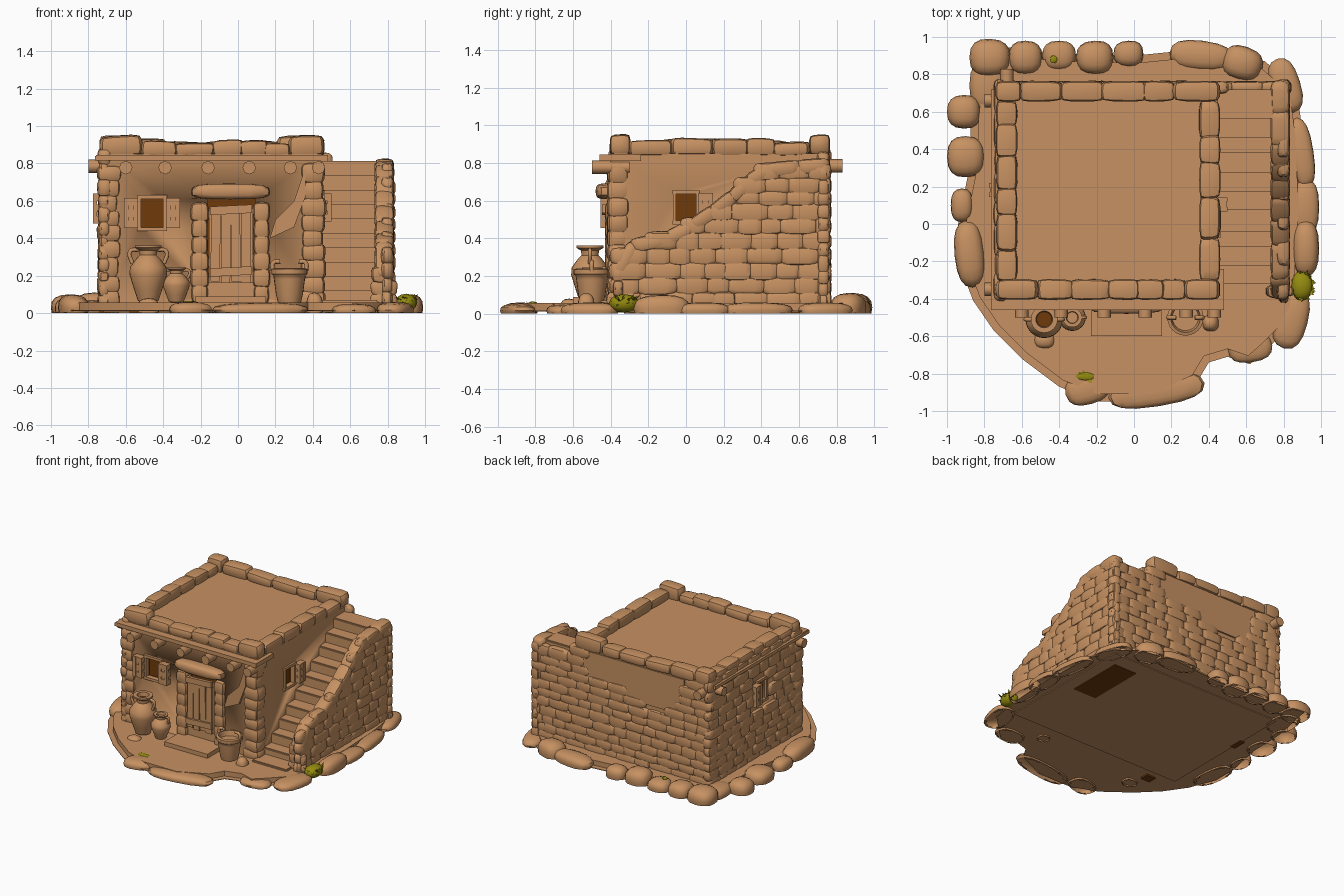
import bpy, bmesh, math, random
from mathutils import Vector, Euler, Matrix

if "Cube" in bpy.data.objects:
    bpy.data.objects.remove(bpy.data.objects["Cube"])

random.seed(7)
R = random.uniform


def material(name, col):
    m = bpy.data.materials.new(name)
    m.diffuse_color = (*col, 1)
    m.use_nodes = True
    m.node_tree.nodes["Principled BSDF"].inputs["Base Color"].default_value = m.diffuse_color
    return m


CLAY = material("clay", (0.57, 0.285, 0.122))
DARK = material("dark_brown", (0.16, 0.042, 0.003))
GRASS = material("olive_grass", (0.3, 0.26, 0.005))


def finish(name, bm, mats=(CLAY,), angle=40, recalc=True):
    if recalc:
        bmesh.ops.recalc_face_normals(bm, faces=bm.faces)
    me = bpy.data.meshes.new(name)
    bm.to_mesh(me)
    bm.free()
    for m in mats:
        me.materials.append(m)
    me.polygons.foreach_set("use_smooth", [True] * len(me.polygons))
    me.set_sharp_from_angle(angle=math.radians(angle))
    ob = bpy.data.objects.new(name, me)
    bpy.context.collection.objects.link(ob)
    return ob


# Rounded stone template: a subdivided cube pushed to a superellipsoid
tmp = bmesh.new()
bmesh.ops.create_cube(tmp, size=2)
bmesh.ops.subdivide_edges(tmp, edges=tmp.edges, cuts=3, use_grid_fill=True)
CUBE = [v.co.copy() for v in tmp.verts]
QUADS = [[v.index for v in f.verts] for f in tmp.faces]
tmp.free()


def stone(bm, c, half, rot=(0, 0, 0), n=4.0, wob=0.08):
    e = Euler(rot).to_matrix()
    k = [R(-wob, wob) for _ in range(4)]
    vs = []
    for p in CUBE:
        q = p / sum(abs(a) ** n for a in p) ** (1 / n)
        q = Vector((q.x * (1 + k[0] * q.z), q.y * (1 + k[1] * q.x), q.z * (1 + k[2] * q.x + k[3] * q.y)))
        co = Vector(c) + e @ Vector(a * h for a, h in zip(q, half))
        vs.append(bm.verts.new((co.x, co.y, max(co.z, 0))))
    for f in QUADS:
        bm.faces.new([vs[i] for i in f])


def box(bm, lo, hi, rot=(0, 0, 0), mat=0):
    lo, hi = Vector(lo), Vector(hi)
    m = Matrix.Translation((lo + hi) / 2) @ Euler(rot).to_matrix().to_4x4() @ Matrix.Diagonal((*(hi - lo), 1))
    for v in bmesh.ops.create_cube(bm, size=1, matrix=m)["verts"]:
        for f in v.link_faces:
            f.material_index = mat


def prism(bm, pts, shift):
    f = bm.faces.new([bm.verts.new(p) for p in pts])
    g = bmesh.ops.extrude_face_region(bm, geom=[f])["geom"]
    top = [v for v in g if isinstance(v, bmesh.types.BMVert)]
    bmesh.ops.translate(bm, verts=top, vec=shift)
    return [x for x in g if isinstance(x, bmesh.types.BMFace)][0]


def masonry(bm, x, y, along_x, length, top, skip=lambda u, z: False):
    """Courses of bulging stones along a wall face, keeping below top(u)."""
    z = 0.03
    while z < 0.84:
        h, u = R(0.06, 0.085), -R(0, 0.02)
        while u < length - 0.02:
            w = min(R(0.09, 0.2), length - u + 0.01)
            m = u + w / 2
            if z + h * 0.6 < top(m) and not skip(m, z + h / 2):
                a, d = w / 2 + 0.012, R(0.028, 0.036)
                pos = (x + m, y, z + h / 2) if along_x else (x, y + m, z + h / 2)
                stone(bm, pos, (a, d, h / 2 + 0.01) if along_x else (d, a, h / 2 + 0.01))
            u += w
        z += h


# Ground slab with a softened irregular rim, and the house floor under it
bm = bmesh.new()
rim = [(-.94, 0), (-.94, -.2), (-.86, -.41), (-.75, -.57), (-.6, -.72), (-.4, -.87), (-.2, -.95), (.1, -.95),
       (.34, -.84), (.4, -.74), (.5, -.71), (.62, -.75), (.7, -.68), (.86, -.52), (.9, -.25), (.92, .1), (.9, .5),
       (.87, .72), (.7, .87), (.4, .94), (0, .9), (-.4, .91), (-.8, .96), (-.87, .6), (-.88, .3)]
face = prism(bm, [(x, y, 0.012) for x, y in rim], (0, 0, 0.045))
bmesh.ops.bevel(bm, geom=list(face.edges), offset=0.04, segments=4, affect="EDGES")
box(bm, (-.72, -.4, .006), (.8, .74, .03))
for lo, hi in [((.5, .16), (.7, .62)), ((-.74, .25), (-.7, .36)), ((-.58, -.52), (-.5, -.45))]:
    box(bm, (*lo, .001), (*hi, .013), mat=1)
finish("ground_slab", bm, (CLAY, DARK))

# Boulders around the rim, open underneath: x, y, radius x, radius y, height, turn
bm = bmesh.new()
for x, y, a, b, h, t in [(-.77, .89, .11, .1, .11, 0), (-.58, .89, .09, .09, .1, 0), (-.4, .9, .09, .08, .08, 0),
                         (-.21, .89, .1, .09, .11, 0), (-.03, .91, .08, .07, .09, 0), (.36, .9, .17, .08, .08, -.1),
                         (.58, .86, .11, .09, .11, -.3), (.81, .74, .08, .15, .06, .3), (.9, .38, .06, .19, .06, .15),
                         (.92, .09, .07, .15, .06, 0), (.92, -.13, .07, .15, .1, 0), (.84, -.51, .09, .16, .06, -.25),
                         (.12, -.89, .26, .085, .055, .15), (-.25, -.88, .12, .085, .06, .3),
                         (-.91, .6, .09, .09, .1, 0), (-.9, .36, .1, .11, .1, 0), (-.92, .1, .06, .09, .08, 0),
                         (-.88, -.16, .08, .18, .1, .1), (-.48, -.62, .06, .05, .08, 0), (.41, -.53, .045, .045, .11, 0),
                         (.62, -.66, .12, .08, .05, .1), (-.78, .74, .1, .14, .07, 0)]:
    stone(bm, (x, y, h * 0.3), (a, b, h * 0.7), (0, 0, t), 2.5, 0.06)
bmesh.ops.recalc_face_normals(bm, faces=bm.faces)
bmesh.ops.delete(bm, geom=[f for f in bm.faces if all(v.co.z < .001 for v in f.verts)], context="FACES")
finish("rim_boulders", bm, recalc=False)

# House body with door and window openings cut into it
bm = bmesh.new()
box(bm, (-.72, -.4, .02), (.45, .74, .85))
house = finish("house_walls", bm, (CLAY, DARK))
bm = bmesh.new()
for lo, hi in [((-.16, -.6, .09), (.09, -.35, .61)), ((-.52, -.6, .455), (-.4, -.37, .615)),
               ((.42, -.052, .49), (.6, .055, .64)), ((-.9, .05, .49), (-.69, .12, .63))]:
    box(bm, lo, hi, mat=1)
cutter = finish("opening_cutter", bm, (CLAY, DARK))
cutter.hide_render = True
mod = house.modifiers.new("openings", "BOOLEAN")
mod.operation, mod.object, mod.solver = "DIFFERENCE", cutter, "EXACT"
bpy.context.view_layer.objects.active = house
bpy.ops.object.modifier_apply(modifier="openings")
bpy.data.objects.remove(cutter)

# Stone courses on the left and back, plus plaster over the upper back
bm = bmesh.new()
masonry(bm, -.715, -.4, False, 1.15, lambda u: .84, lambda u, z: .38 < u < .6 and .44 < z < .68)
masonry(bm, -.72, .73, True, 1.54, lambda u: .86 if u < 1.2 else .8,
        lambda u, z: .22 < u < 1.12 and z > .58 + .05 * math.sin(u * 9))
finish("wall_stones", bm)
bm = bmesh.new()
box(bm, (-.52, .7, .54), (.43, .752, .85))
bmesh.ops.bevel(bm, geom=bm.edges[:], offset=.012, segments=2, affect="EDGES")
finish("back_plaster", bm)

# Front corner stones and door jambs
bm = bmesh.new()
for cx, w in ((-.69, .05), (.4, .055)):
    z = .04
    while z < .78:
        h = R(.07, .1)
        stone(bm, (cx + R(-.005, .005), -.36, z + h / 2), (w + R(0, .02), .06, h / 2 + .01))
        z += h
for cx in (-.205, .125):
    for i in range(6):
        stone(bm, (cx, -.39, .1 + i * .088), (R(.04, .052), .04, .053))
stone(bm, (-.04, -.42, .65), (.21, .06, .042), n=3.5, wob=.03)
finish("front_corner_and_jamb_stones", bm)

# Broken plaster edge beside the door, ground step and sill
bm = bmesh.new()
prism(bm, [(.17, -.4, .4), (.3, -.4, .46), (.36, -.4, .62), (.36, -.4, .78), (.3, -.4, .6), (.2, -.4, .5)], (0, -.02, 0))
box(bm, (-.23, -.6, .04), (.15, -.38, .09))
box(bm, (-.17, -.4, .08), (.1, -.34, .17))
finish("plaster_ridge_and_door_step", bm)

# Door leaf of uneven planks on a backing panel
bm = bmesh.new()
box(bm, (-.155, -.41, .16), (.08, -.39, .56))
for i in range(4):
    x = -.145 + i * .054
    box(bm, (x, -.43, .17 - .01 * (i % 2)), (x + .05, -.405, .55 + R(-.01, .015)), (0, R(-.02, .02), 0))
for z in (.2, .53):
    box(bm, (-.15, -.445, z), (.075, -.42, z + .045), (0, -.05, 0))
finish("door_planks", bm)


# Windows: frame, sill and open shutters, built facing -y then turned into place
def window(name, pos, turn, sides, w=.06, h=.08):
    bm = bmesh.new()
    for s in (-1, 1):
        box(bm, (s * (w + .008) - .009, -.012, -h), (s * (w + .008) + .009, .02, h))
        box(bm, (-w - .02, -.015, s * (h + .006) - .01), (w + .02, .02, s * (h + .006) + .01))
    for s in sides:
        c = s * (w + .052)
        box(bm, (c - .036, -.04, -h), (c + .036, -.028, h))
        for d in (-.026, .026):
            box(bm, (c + d - .012, -.05, -h), (c + d + .012, -.03, h))
        for z in (-h + .02, 0, h - .02):
            box(bm, (c - .038, -.045, z - .02), (c + .038, -.0, z + .02))
    bmesh.ops.transform(bm, verts=bm.verts, matrix=Matrix.Translation(pos) @ Matrix.Rotation(turn, 4, "Z"))
    finish(name, bm)


window("front_window", (-.46, -.405, .535), 0, (-1, 1))
window("right_window", (.45, 0, .565), math.pi / 2, (1,), .053, .075)
window("left_window", (-.725, .085, .56), -math.pi / 2, (-1,), .045)

# Parapet stones around the roof
bm = bmesh.new()
for x0, y0, dx, dy, length in [(-.74, -.35, 1, 0, 1.2), (-.74, .71, 1, 0, 1.2), (-.68, -.3, 0, 1, .95), (.405, -.3, 0, 1, .95)]:
    u = 0
    while u < length - .03:
        w = min(R(.12, .24), length - u)
        if length - u - w < .07:
            w = length - u
        corner = dx and (u == 0 or u + w > length - .01)
        h = .055 if corner else R(.034, .047)
        m, a = u + w / 2, w / 2 + (0 if corner else .01)
        stone(bm, (x0 + dx * m, y0 + dy * m, .84 + h), (a if dx else .056, .055 if dx else a, h),
              (R(-.04, .04), R(-.04, .04), 0), n=5, wob=.06)
        u += w
finish("parapet_stones", bm)

# Eave boards and protruding roof beams
bm = bmesh.new()
box(bm, (-.76, -.46, .815), (.475, -.38, .845))
box(bm, (-.765, -.46, .815), (-.7, .72, .84))
box(bm, (.44, -.46, .81), (.48, -.24, .845))
finish("eave_boards", bm)
bm = bmesh.new()
beams = [((x, -.4, .778), "X", .2) for x in (-.6, -.39, -.16, .06, .28, .43)]
for pos, axis, length in beams + [((-.68, .73, .785), "X", .2), ((-.7, .66, .785), "Y", .2), ((-.7, -.35, .785), "Y", .2)]:
    bmesh.ops.create_cone(bm, cap_ends=True, segments=8, radius1=.036, radius2=.036, depth=length,
                          matrix=Matrix.Translation(pos) @ Matrix.Rotation(math.pi / 2, 4, axis))
finish("roof_beams", bm, angle=50)

# Staircase
bm = bmesh.new()
for i in range(10):
    y = -.33 + i * .1 + R(-.01, .01)
    box(bm, (.44, y, .03), (.75, y + .13 if i < 9 else .72, .12 + i * .077))
box(bm, (.44, -.46, .03), (.75, -.3, .07))
bmesh.ops.bevel(bm, geom=bm.edges[:], offset=.008, segments=2, affect="EDGES")
finish("stairs", bm)

# Outer stair wall: core, courses and sloping cap stones
slope = [(-.37, .2), (-.29, .36), (-.12, .385), (.08, .49), (.26, .63), (.4, .76), (.74, .79)]


def slope_z(y):
    for (a, za), (b, zb) in zip(slope, slope[1:]):
        if y <= b:
            return za + (zb - za) * max(0, (y - a) / (b - a))
    return slope[-1][1]


bm = bmesh.new()
prism(bm, [(.74, y, z) for y, z in [(-.37, .03)] + slope + [(.74, .03)]], (.07, 0, 0))
masonry(bm, .798, -.39, False, 1.14, lambda u: slope_z(u - .39) + .02)
masonry(bm, .73, -.36, True, .1, lambda u: .22)
for y0, y1 in [(-.37, -.28), (-.28, -.1), (-.1, .03), (.03, .15), (.15, .25), (.25, .34), (.34, .43), (.43, .6), (.6, .75)]:
    z0, z1 = slope_z(y0), slope_z(y1)
    stone(bm, (.782, (y0 + y1) / 2, (z0 + z1) / 2), (.052, math.hypot(y1 - y0, z1 - z0) / 2 + .016, .04),
          (math.atan2(z1 - z0, y1 - y0), 0, 0))
finish("stair_wall", bm)


# Pottery: turned profiles of (radius, height)
def lathe(name, x, y, profile, mouth):
    bm = bmesh.new()
    vs = [bm.verts.new((r, 0, z)) for r, z in profile]
    es = [bm.edges.new(p) for p in zip(vs, vs[1:])]
    bmesh.ops.spin(bm, geom=vs + es, cent=(0, 0, 0), axis=(0, 0, 1), angle=math.tau, steps=24)
    bmesh.ops.remove_doubles(bm, verts=bm.verts, dist=.0005)
    disc = bmesh.ops.create_circle(bm, cap_ends=True, segments=24, radius=mouth[0], matrix=Matrix.Translation((0, 0, mouth[1])))
    for f in disc["verts"][0].link_faces:
        f.material_index = mouth[2]
    bmesh.ops.translate(bm, verts=bm.verts, vec=(x, y, 0))
    finish(name, bm, (CLAY, DARK))


def handle(name, pts, r):
    cu = bpy.data.curves.new(name, "CURVE")
    cu.dimensions, cu.bevel_depth, cu.bevel_resolution = "3D", r, 2
    cu.materials.append(CLAY)
    s = cu.splines.new("BEZIER")
    s.bezier_points.add(len(pts) - 1)
    for b, p in zip(s.bezier_points, pts):
        b.co, b.handle_left_type, b.handle_right_type = p, "AUTO", "AUTO"
    bpy.context.collection.objects.link(bpy.data.objects.new(name, cu))


for tag, x, y, k, j, dark in (("large", -.48, -.51, 1, .065, 1), ("small", -.33, -.5, .62, .06, 0)):
    q = k if k == 1 else .72
    lathe(tag + "_jar", x, y, [(0, .05)] + [(r * q, j + z * k) for r, z in [(.055, 0), (.075, .06), (.1, .14), (.098, .18),
          (.065, .225), (.045, .245), (.048, .27), (.072, .285), (.072, .297), (.045, .297), (.04, .26)]], (.042 * q, j + .265 * k, dark))
    for s in (-1, 1):
        handle(tag + "_jar_handle", [(x + s * a * q, y, j + z * k) for a, z in ((.05, .275), (.096, .265), (.085, .2))], .011 * q)
lathe("bucket", .275, -.5, [(0, .05), (.06, .05), (.072, .1), (.083, .18), (.086, .2), (.097, .21), (.097, .235), (.08, .24), (.07, .2)],
      (.074, .2, 0))
for s in (-1, 1):
    handle("bucket_lug", [(.275 + s * a, -.5, z) for a, z in ((.09, .225), (.085, .27), (.05, .275))], .012)

# Grass tufts: a low mound with blades fanning out of it
bm = bmesh.new()
for x, y, z, a, b, n, h in ((.9, -.33, .055, .058, .08, 45, .075), (-.26, -.815, .055, .05, .022, 10, .015),
                            (-.43, .88, .082, .02, .02, 6, .012)):
    stone(bm, (x, y, z), (a, b, h * .65), n=2, wob=.1)
    for _ in range(n):
        t = R(0, math.tau)
        out = Vector((math.cos(t), math.sin(t), 0))
        base = Vector((x + out.x * a * .8, y + out.y * b * .8, z + h * R(-.1, .4)))
        side = Vector((-out.y, out.x, 0)) * a * .2
        tip = base + out * a * R(.2, .55) + Vector((0, 0, h * R(-.2, .45)))
        bm.faces.new([bm.verts.new(p) for p in (base + side, base - side, tip)])
for f in bm.faces:
    f.normal_update()
    if len(f.verts) == 3 and f.normal.z < 0:
        f.normal_flip()
finish("grass_tufts", bm, (GRASS,), recalc=False)
